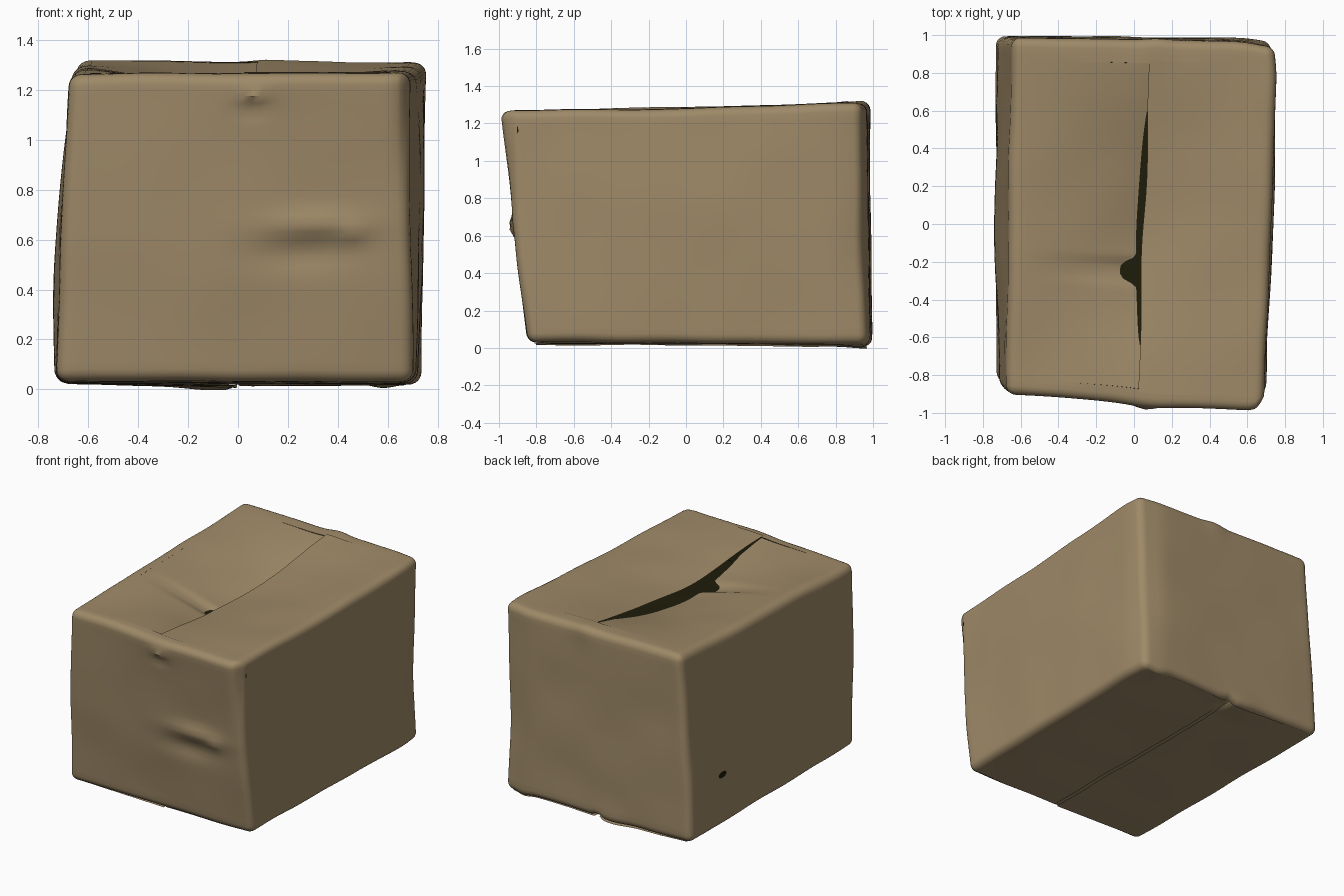
import bpy, bmesh, math
from mathutils import Vector, noise

if "Cube" in bpy.data.objects:
    bpy.data.objects.remove(bpy.data.objects["Cube"])

SIZE = Vector((1.4, 1.9, 1.28))   # nominal carton before it is warped
R = 0.05                          # softened edge radius


def material(name, rgb):
    m = bpy.data.materials.new(name)
    m.diffuse_color = (*rgb, 1)
    m.use_nodes = True
    m.node_tree.nodes["Principled BSDF"].inputs["Base Color"].default_value = m.diffuse_color
    return m


CARD = material("cardboard_brown", (0.345, 0.253, 0.138))
DARK = material("dark_opening", (0.013, 0.012, 0.003))

# Skewed corners of the battered carton: front-left, front-right, back-left, back-right
BOTTOM = [Vector(c) for c in ((-.72, -.835, .03), (.70, -.845, .03), (-.735, .995, .025), (.735, .985, .02))]
TOP = [Vector(c) for c in ((-.67, -.905, 1.262), (.685, -.998, 1.27), (-.645, .985, 1.315), (.765, .965, 1.315))]

# Dents and bulges: centre, spread, push
DENTS = [
    ((-.70, -.05, .6), (.3, .75, .5), (-.034, 0, 0)),       # left wall bulge
    ((.72, .1, .7), (.3, .6, .4), (.014, 0, 0)),            # right wall bulge
    ((.1, -.92, .5), (.6, .2, .4), (0, -.012, 0)),          # front wall bulge
    ((.32, -.90, .66), (.2, .2, .05), (0, -.03, 0)),        # front crease ridge
    ((.46, -.90, .62), (.05, .2, .025), (0, -.02, 0)),      # front crease tip
    ((.25, -.88, .54), (.2, .2, .06), (0, .02, 0)),         # hollow under crease
    ((.08, -.96, 1.24), (.16, .15, .12), (0, -.018, 0)),    # bowed front lip
    ((.06, -.95, 1.18), (.06, .1, .03), (0, -.018, -.01)),
    ((.06, -.95, 1.12), (.06, .1, .03), (0, .012, 0)),
    ((.70, -.98, 1.2), (.05, .07, .35), (0, .05, 0)),       # front right corner notch
    ((.74, .97, .7), (.12, .12, 1.0), (-.025, -.03, 0)),    # crushed back right corner
    ((.12, .96, 1.31), (.08, .1, .1), (0, .01, .010)),      # back rim peak
    ((-.12, .96, .03), (.12, .12, .1), (0, .01, -.012)),    # back lower lip
    ((.58, .96, .03), (.06, .12, .1), (0, .0, -.014)),
    ((0, .96, .03), (.025, .12, .1), (0, 0, .025)),         # notch at lower seam
    ((.70, 0, 1.3), (.4, .6, .15), (0, 0, -.012)),          # sagging right rim
]


def warp(p):
    """Map a point of the nominal box onto the skewed, dented carton."""
    u, v, w = (p[i] / SIZE[i] for i in range(3))

    def quad(c):
        return c[0].lerp(c[1], u).lerp(c[2].lerp(c[3], u), v)
    q = quad(BOTTOM).lerp(quad(TOP), w)
    out = q + noise.noise_vector(q * 2.6) * 0.008
    for centre, spread, push in DENTS:
        e = sum(((q[i] - centre[i]) / spread[i]) ** 2 for i in range(3))
        out += Vector(push) * math.exp(-e)
    return out


def soften(p):
    """Round the edges of the nominal box."""
    core = Vector([min(max(p[i], R), SIZE[i] - R) for i in range(3)])
    return core + (p - core).normalized() * R


def finish(name, bm, mats, facing=None):
    bmesh.ops.recalc_face_normals(bm, faces=bm.faces)
    if facing and sum((f.normal.dot(facing) for f in bm.faces)) < 0:
        bmesh.ops.reverse_faces(bm, faces=bm.faces)
    me = bpy.data.meshes.new(name)
    bm.to_mesh(me)
    bm.free()
    for m in mats:
        me.materials.append(m)
    me.shade_smooth()
    me.set_sharp_from_angle(angle=math.radians(40))
    ob = bpy.data.objects.new(name, me)
    bpy.context.collection.objects.link(ob)
    return ob


def add_grid(bm, us, vs, func):
    rows = [[bm.verts.new(func(u, v)) for u in us] for v in vs]
    for a, b in zip(rows, rows[1:]):
        for i in range(len(us) - 1):
            bm.faces.new((a[i], a[i + 1], b[i + 1], b[i]))


def steps(n, a=0.0, b=1.0):
    return [a + (b - a) * i / n for i in range(n + 1)]


# Carton body: rounded box skin with the top sunk to a dark interior
def lines(length):
    n = math.ceil((length - 2 * R) / 0.036)
    edge = [0, R * .35, R * .7]
    return edge + steps(n, R, length - R) + [length - e for e in reversed(edge)]


body = bmesh.new()
for axis in range(3):
    a, b = (axis + 1) % 3, (axis + 2) % 3
    for level in (0, SIZE[axis]):
        def on_face(s, t):
            p = Vector((0, 0, 0))
            p[axis], p[a], p[b] = level, s, t
            return p
        add_grid(body, lines(SIZE[a]), lines(SIZE[b]), on_face)
bmesh.ops.remove_doubles(body, verts=body.verts, dist=0.0005)
bmesh.ops.recalc_face_normals(body, faces=body.faces)
sunk = set()
for vert in body.verts:
    p = vert.co.copy()
    if p.z > SIZE.z - .001 and .1 < p.x < SIZE.x - .1 and .1 < p.y < SIZE.y - .15:
        sunk.add(vert)
    vert.co = warp(soften(p))
    if vert in sunk:
        vert.co.z -= 0.22
for face in body.faces:
    face.material_index = int(any(v in sunk for v in face.verts))
finish("carton_body", body, [CARD, DARK])


# Flaps: sheets running from a side wall to the middle seam
def flap(name, outer, inner, y0, y1, z, shape):
    bm = bmesh.new()

    def place(s, t):
        y = y0 + (y1 - y0) * t
        edge, lift = shape(s, t, y - SIZE.y / 2)
        x = outer + (inner + edge - outer) * s
        return warp(Vector((x, y, z))) + Vector((0, 0, lift))
    add_grid(bm, steps(30), steps(80), place)
    return finish(name, bm, [CARD], Vector((0, 0, 1 if z else -1)))


def sag(t):
    return math.sin(math.pi * t) ** 1.2


def left_shape(s, t, y):
    gap = 0.04 * max(0, 1 - ((y - .0) / .64) ** 2) ** .7
    gap += 0.085 * math.exp(-((y + .26) / .06) ** 4)       # torn notch
    dip = 0.135 * s ** 1.3 * sag(t)
    return .018 * t - gap + .006, .002 - dip - .004 * s


def right_shape(s, t, y):
    wave = 0.006 * math.sin(7 * y) * s
    return .018 * t + wave, .002 - .075 * s ** 1.3 * sag(t) + .003 * s


SEAM = SIZE.x * .508
flap("top_left_flap", .06, SEAM, .07, SIZE.y - .11, SIZE.z, left_shape)
flap("top_right_flap", SIZE.x - .06, SEAM, .07, SIZE.y - .11, SIZE.z, right_shape)
flap("bottom_left_flap", .05, SIZE.x * .5 - .008, .04, SIZE.y - .03, 0,
     lambda s, t, y: (0, -.002 - .012 * s))
flap("bottom_right_flap", SIZE.x - .05, SIZE.x * .5 + .008, .04, SIZE.y - .03, 0,
     lambda s, t, y: (0, -.002 - .005 * s))


# Small punctures in the side walls
def puncture(name, x, y, z, ry, rz, tilt, out):
    bm = bmesh.new()
    add_grid(bm, steps(16, 0, 2 * math.pi), steps(2, .01, 1), lambda ang, rad: warp(soften(Vector((
        x, y + ry * rad * math.cos(ang), z + rz * rad * math.sin(ang) - tilt * rad * math.cos(ang)
    )))) + Vector((out, 0, 0)))
    finish(name, bm, [DARK], Vector((out, 0, 0)))


puncture("left_wall_puncture", 0, 1.53, .355, .045, .022, 0, -.003)
puncture("right_corner_slit", SIZE.x, .055, 1.17, .008, .02, 0, .004)
